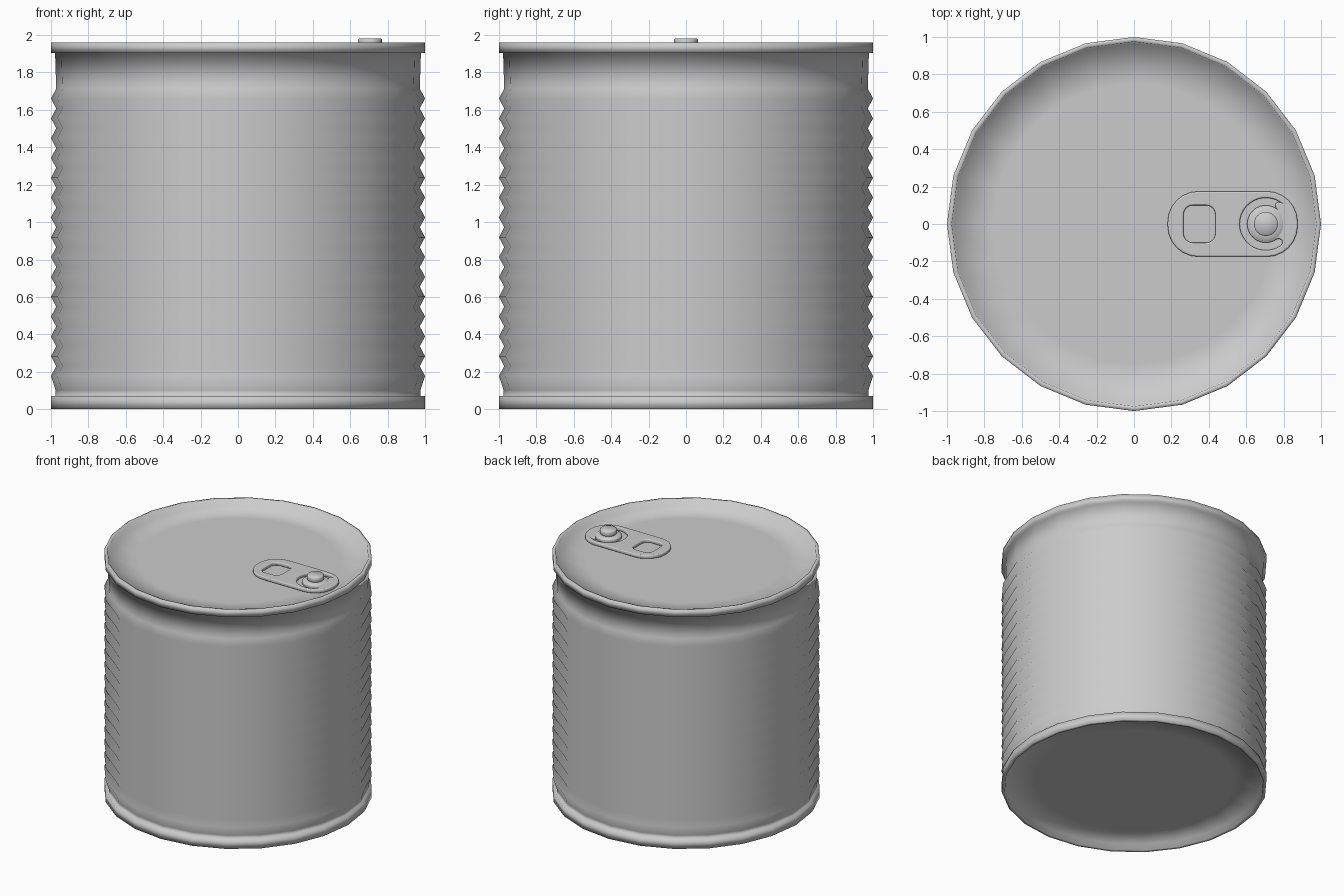
import bpy, bmesh, math
from math import sin, cos, pi, radians

cube = bpy.data.objects.get("Cube")
if cube:
    bpy.data.objects.remove(cube, do_unlink=True)

metal = bpy.data.materials.new("grey metal")
metal.use_nodes = True
metal.diffuse_color = (0.6, 0.6, 0.6, 1)
metal.node_tree.nodes["Principled BSDF"].inputs["Base Color"].default_value = (0.6, 0.6, 0.6, 1)


def lathe(name, profile, sides, x=0.0):
    """Spin (radius, z) points around a vertical axis and cap both ends."""
    bm = bmesh.new()
    rings = [[bm.verts.new((x + r * cos(2 * pi * i / sides), r * sin(2 * pi * i / sides), z))
              for i in range(sides)] for r, z in profile]
    for a, b in zip(rings, rings[1:]):
        for i in range(sides):
            j = (i + 1) % sides
            bm.faces.new((a[i], a[j], b[j], b[i]))
    bm.faces.new(rings[0][::-1])
    bm.faces.new(rings[-1])
    bmesh.ops.recalc_face_normals(bm, faces=bm.faces)
    mesh = bpy.data.meshes.new(name)
    bm.to_mesh(mesh)
    bm.free()
    mesh.materials.append(metal)
    mesh.shade_smooth()
    obj = bpy.data.objects.new(name, mesh)
    bpy.context.collection.objects.link(obj)
    return obj


def arc(cx, cy, r, start, end, steps):
    """Points along an arc, angles in degrees."""
    angles = [radians(start + (end - start) * i / steps) for i in range(steps + 1)]
    return [(cx + r * cos(a), cy + r * sin(a)) for a in angles]


def rounded_box(x0, x1, half, r, steps=6):
    corners = [(x1 - r, half - r, 0), (x0 + r, half - r, 90),
               (x0 + r, r - half, 180), (x1 - r, r - half, 270)]
    return [p for cx, cy, a in corners for p in arc(cx, cy, r, a, a + 90, steps)]


# Can: recessed base, rims, ribbed wall and recessed lid in one profile
base = [(0.75, 0.05), (0.965, 0.05), (0.975, 0), (1, 0), (1, 0.07), (0.975, 0.07), (0.975, 0.1)]
ribs = []
for i in range(15):
    z = 0.177 + i * 0.106
    ribs += [(1, z), (0.972, z + 0.053)]
lid = [(0.978, 1.905), (1, 1.905), (1, 1.96), (0.975, 1.96), (0.965, 1.905), (0.75, 1.905)]
lathe("can_body", base + ribs + lid, 24)

# Pull tab: rounded plate with a finger hole and a C-shaped slot
RIVET_X = 0.705
slot = (arc(RIVET_X, 0, 0.14, 55, 305, 24)
        + arc(RIVET_X + 0.12 * cos(radians(55)), -0.12 * sin(radians(55)), 0.02, -55, 125, 4)[1:-1]
        + arc(RIVET_X, 0, 0.1, 305, 55, 24)
        + arc(RIVET_X + 0.12 * cos(radians(55)), 0.12 * sin(radians(55)), 0.02, 235, 55, 4)[1:-1])
outlines = [rounded_box(0.18, 0.875, 0.175, 0.165),
            rounded_box(0.265, 0.435, 0.1, 0.05), slot]
curve = bpy.data.curves.new("pull_tab", "CURVE")
curve.dimensions = "2D"
curve.fill_mode = "BOTH"
curve.extrude = 0.006
curve.bevel_depth = 0.008
curve.bevel_resolution = 2
curve.offset = -0.008
for points in outlines:
    spline = curve.splines.new("POLY")
    spline.points.add(len(points) - 1)
    for point, (x, y) in zip(spline.points, points):
        point.co = (x, y, 0, 1)
    spline.use_cyclic_u = True
curve.materials.append(metal)
tab = bpy.data.objects.new("pull_tab", curve)
tab.location.z = 1.92
bpy.context.collection.objects.link(tab)
bpy.ops.object.select_all(action="DESELECT")
tab.select_set(True)
bpy.context.view_layer.objects.active = tab
bpy.ops.object.convert(target="MESH")
bpy.ops.object.shade_smooth_by_angle(angle=radians(50))

# Rivet holding the tab: wide foot and round button
rivet = lathe("tab_rivet", [(0.095, 1.905), (0.095, 1.932), (0.085, 1.94), (0.06, 1.942),
                            (0.064, 1.95), (0.064, 1.975), (0.058, 1.982)], 24, RIVET_X)
bpy.ops.object.select_all(action="DESELECT")
rivet.select_set(True)
bpy.context.view_layer.objects.active = rivet
bpy.ops.object.shade_smooth_by_angle(angle=radians(50))
